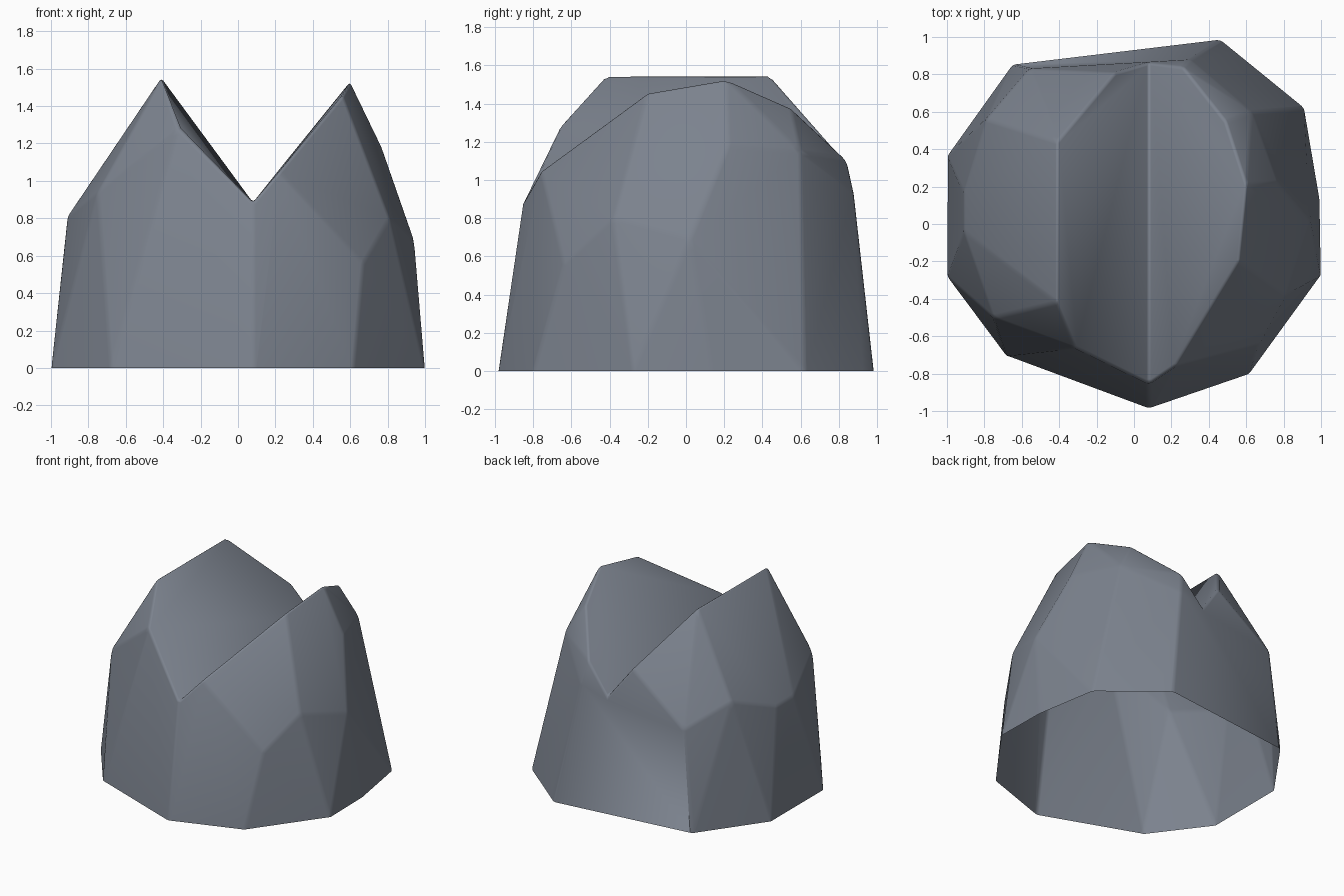
import bpy, bmesh, math

if "Cube" in bpy.data.objects:
    bpy.data.objects.remove(bpy.data.objects["Cube"])

VALLEY_X = 0.08

# section of the rock shared by both peaks (front and back ends of the valley)
seam = [(VALLEY_X, -0.985, 0), (VALLEY_X, -0.855, 0.885),
        (VALLEY_X, 0.865, 0.885), (VALLEY_X, 0.936, 0)]

# left peak: base outline, shoulder, ridge
left_peak = [
    (-0.68, -0.71, 0), (-1, -0.28, 0), (-1, 0.36, 0), (-0.65, 0.85, 0),
    (-0.75, -0.5, 0.94), (-0.91, -0.04, 0.81), (-0.91, 0.17, 0.81),
    (-0.79, 0.56, 0.96), (-0.56, 0.83, 0.78),
    (-0.41, -0.42, 1.55), (-0.41, 0.44, 1.55),
    (-0.32, -0.66, 1.28), (-0.1, 0.81, 1.13)]

# right peak: base outline, shoulder, ridge
right_peak = [
    (0.62, -0.8, 0), (1, -0.28, 0), (1, 0.18, 0), (0.91, 0.62, 0), (0.46, 0.985, 0),
    (0.26, -0.79, 0.86), (0.67, -0.64, 0.56), (0.81, -0.38, 0.8),
    (0.94, 0.02, 0.69), (0.77, 0.22, 1.18), (0.63, 0.6, 1.15), (0.3, 0.88, 0.93),
    (0.22, -0.76, 1.05), (0.56, -0.2, 1.46), (0.6, 0.21, 1.53),
    (0.49, 0.55, 1.38), (0.26, 0.84, 1.11)]

ROOT = -0.3  # the walls run below ground here and are trimmed after bevelling


def add_hull(bm, points):
    roots = [(VALLEY_X + (x - VALLEY_X) * 1.015, y * 1.015, ROOT)
             for x, y, z in points if z == 0]
    verts = [bm.verts.new(p) for p in points + roots]
    res = bmesh.ops.convex_hull(bm, input=verts)
    loose = [v for v in res["geom_interior"] if isinstance(v, bmesh.types.BMVert)]
    bmesh.ops.delete(bm, geom=loose, context='VERTS')


bm = bmesh.new()
for peak in (left_peak, right_peak):
    add_hull(bm, peak + seam)

# remove the inner wall and the open underside, then weld the halves
hidden = [f for f in bm.faces
          if all(abs(v.co.x - VALLEY_X) < 1e-4 for v in f.verts)
          or all(abs(v.co.z - ROOT) < 1e-4 for v in f.verts)]
bmesh.ops.delete(bm, geom=hidden, context='FACES')
bmesh.ops.remove_doubles(bm, verts=bm.verts[:], dist=1e-4)
bmesh.ops.dissolve_limit(bm, angle_limit=math.radians(5),
                         verts=bm.verts[:], edges=bm.edges[:])
bmesh.ops.recalc_face_normals(bm, faces=bm.faces[:])

# the left valley wall is one face, down to its front shoulder
crease = [e for e in bm.edges
          if all(v.co.y < -0.4 for v in e.verts)
          and {round(v.co.z, 2) for v in e.verts} in ({1.55, 0.88}, {1.55, 0.89})]
bmesh.ops.dissolve_edges(bm, edges=crease, use_verts=False)

# softly worn edges, then trim flat at the ground
worn = [e for e in bm.edges
        if len(e.link_faces) == 2 and e.calc_face_angle() > math.radians(8)]
bmesh.ops.bevel(bm, geom=worn, offset=0.02, segments=2, profile=0.5,
                affect='EDGES', clamp_overlap=True)
bmesh.ops.bisect_plane(bm, geom=bm.verts[:] + bm.edges[:] + bm.faces[:],
                       plane_co=(0, 0, 0), plane_no=(0, 0, -1), clear_outer=True)
for f in bm.faces:
    f.smooth = True

mesh = bpy.data.meshes.new("split_rock")
bm.to_mesh(mesh)
bm.free()
rock = bpy.data.objects.new("split_rock", mesh)
bpy.context.collection.objects.link(rock)

# slate colour
slate = bpy.data.materials.new("slate")
slate.diffuse_color = (0.2, 0.225, 0.27, 1)
slate.use_nodes = True
slate.node_tree.nodes["Principled BSDF"].inputs["Base Color"].default_value = slate.diffuse_color
mesh.materials.append(slate)
